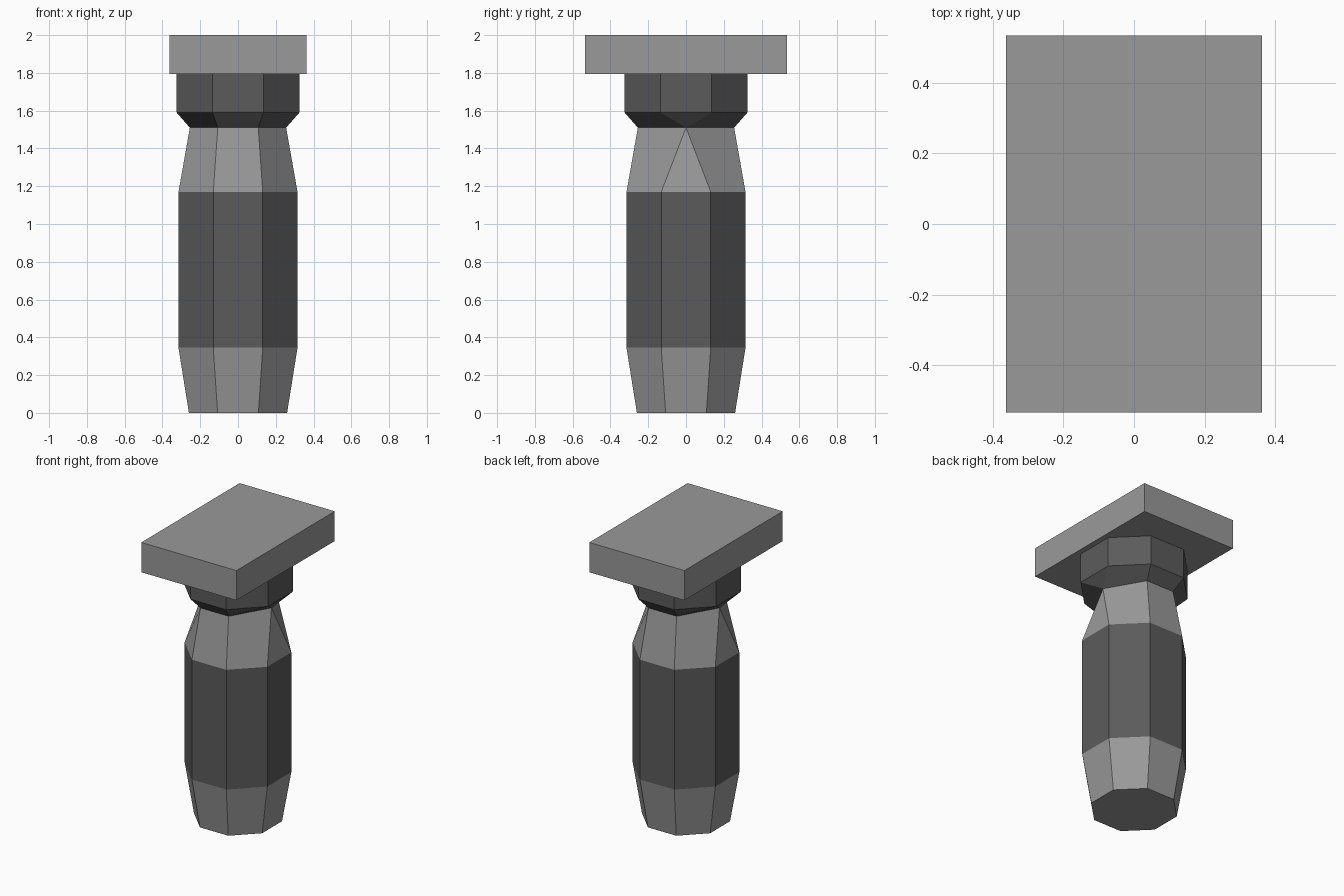
import bpy
import bmesh

cube = bpy.data.objects.get("Cube")
if cube:
    bpy.data.objects.remove(cube, do_unlink=True)


def material(name, value):
    mat = bpy.data.materials.new(name)
    mat.use_nodes = True
    colour = (value, value, value, 1)
    mat.diffuse_color = colour
    mat.node_tree.nodes["Principled BSDF"].inputs["Base Color"].default_value = colour
    return mat


grey = material("mid grey", 0.32)
dark = material("dark grey", 0.105)


def finish(name, bm, mats):
    bmesh.ops.recalc_face_normals(bm, faces=bm.faces)
    mesh = bpy.data.meshes.new(name)
    bm.to_mesh(mesh)
    bm.free()
    for mat in mats:
        mesh.materials.append(mat)
    obj = bpy.data.objects.new(name, mesh)
    bpy.context.collection.objects.link(obj)
    return obj


def octagon(bm, apothem, half, z, pinched=False):
    """Eight-sided ring; a pinched ring closes its two side edges to points."""
    a, h = apothem, half
    s = 0 if pinched else h
    outline = [(h, -a), (a, -s), (a, s), (h, a), (-h, a), (-a, s), (-a, -s), (-h, -a)]
    return [bm.verts.new((x, y, z)) for x, y in outline]


def loft(name, sections, mats, bands):
    bm = bmesh.new()
    rings = [octagon(bm, *section) for section in sections]
    for lower, upper, index in zip(rings, rings[1:], bands):
        for i in range(8):
            j = (i + 1) % 8
            face = bm.faces.new((lower[i], lower[j], upper[j], upper[i]))
            face.material_index = index
    bm.faces.new(rings[0][::-1])
    bm.faces.new(rings[-1])
    bmesh.ops.remove_doubles(bm, verts=bm.verts, dist=0.0001)
    return finish(name, bm, mats)


neck = (0.255, 0.107, 1.51, True)

# Column: grey tapered foot, dark shaft, grey tapered shoulder
loft("column",
     [(0.26, 0.108, 0), (0.315, 0.131, 0.345), (0.315, 0.131, 1.17), neck],
     [grey, dark], [0, 1, 0])

# Dark collar flaring out of the pinched neck
loft("collar",
     [neck, (0.325, 0.135, 1.59), (0.325, 0.135, 1.8)],
     [dark], [0, 0])

# Rectangular top plate
bm = bmesh.new()
bmesh.ops.create_cube(bm, size=1)
bmesh.ops.scale(bm, vec=(0.725, 1.07, 0.205), verts=bm.verts)
bmesh.ops.translate(bm, vec=(0, 0, 1.8975), verts=bm.verts)
finish("top_plate", bm, [grey])
